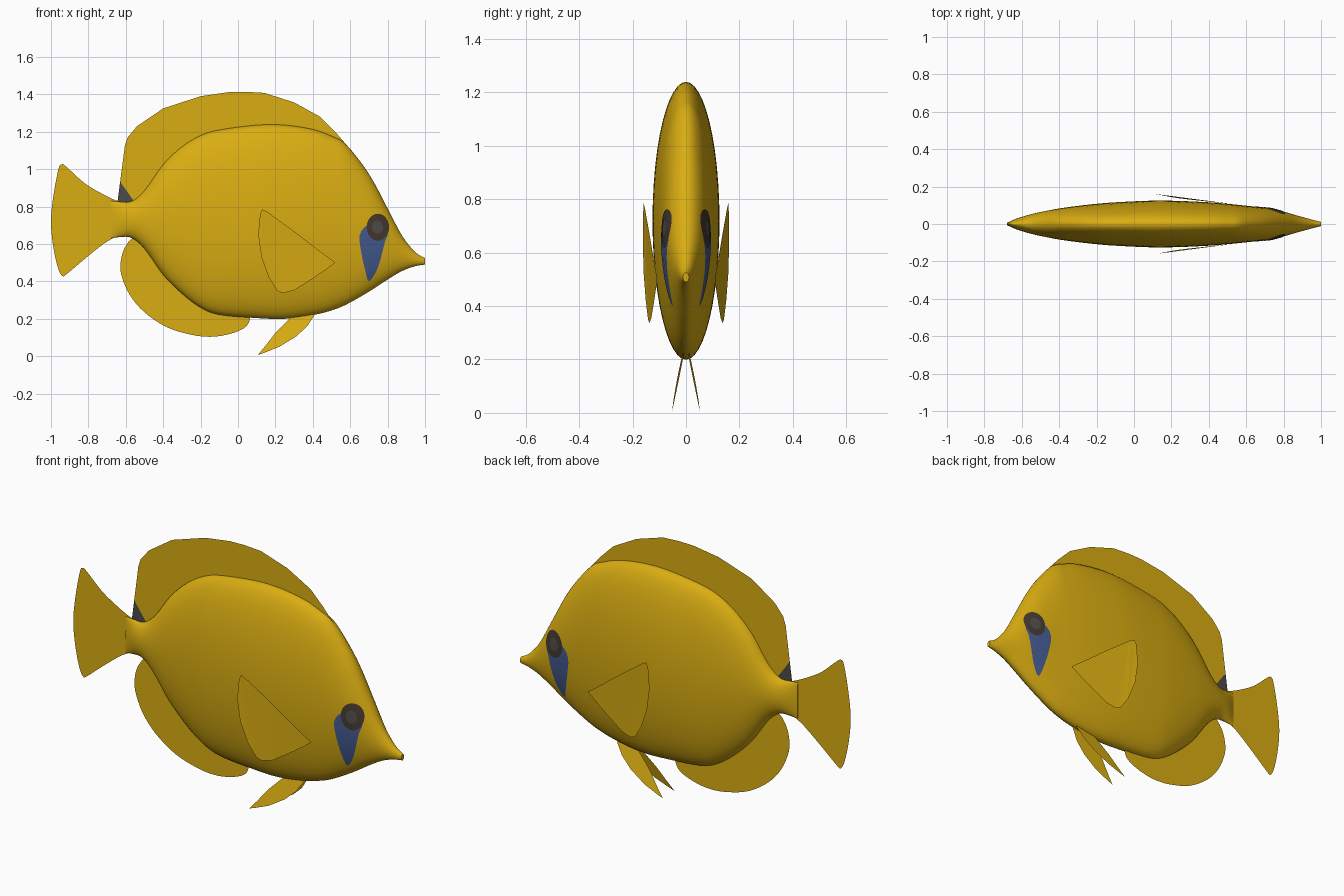
import bpy
import bmesh
from math import sin, cos, pi, sqrt
from mathutils import Vector

if "Cube" in bpy.data.objects:
    bpy.data.objects.remove(bpy.data.objects["Cube"])


def material(name, rgb):
    m = bpy.data.materials.new(name)
    m.use_nodes = True
    m.diffuse_color = (*rgb, 1)
    m.node_tree.nodes["Principled BSDF"].inputs["Base Color"].default_value = (*rgb, 1)
    return m


yellow = material("golden yellow", (0.70, 0.42, 0.006))
blue = material("slate blue", (0.058, 0.105, 0.28))
brown = material("dark brown", (0.058, 0.04, 0.028))
grey = material("charcoal grey", (0.075, 0.072, 0.068))


def finish(name, bm, *mats, smooth=True):
    mesh = bpy.data.meshes.new(name)
    bm.to_mesh(mesh)
    bm.free()
    for m in mats:
        mesh.materials.append(m)
    for p in mesh.polygons:
        p.use_smooth = smooth and len(p.vertices) < 5
    obj = bpy.data.objects.new(name, mesh)
    bpy.context.collection.objects.link(obj)
    return obj


def spline(points, steps, closed=False):
    """Smooth curve through the points."""
    n = len(points)
    pick = (lambda i: Vector(points[i % n])) if closed else \
        (lambda i: Vector(points[max(0, min(n - 1, i))]))
    out = []
    for i in range(n if closed else n - 1):
        a, b, c, d = (pick(i + k) for k in (-1, 0, 1, 2))
        for s in range(steps):
            t = s / steps
            out.append(b + (c - a) * t / 2 + (a * 2 - b * 5 + c * 4 - d) * t * t / 2
                       + (b * 3 - a - c * 3 + d) * t ** 3 / 2)
    if not closed:
        out.append(pick(n - 1))
    return out


# Body: stations of (x, bottom, top, half width)
stations = spline([Vector(p) for p in (
    (-.68, .63, .83, .006), (-.63, .637, .826, .028), (-.57, .633, .828, .047),
    (-.5, .575, .885, .064), (-.4, .435, 1.025, .083), (-.3, .335, 1.12, .097),
    (-.2, .26, 1.18, .108), (-.1, .222, 1.21, .116), (.1, .204, 1.236, .125),
    (.25, .2, 1.236, .123), (.4, .22, 1.213, .116), (.5, .245, 1.177, .108),
    (.58, .277, 1.13, .1), (.7, .345, .975, .086), (.8, .41, .79, .066),
    (.88, .457, .64, .043), (.95, .482, .555, .024), (1, .49, .525, .011))], 4)

SIDES = 48
bm = bmesh.new()
rings = []
for x, low, high, half in stations:
    rings.append([bm.verts.new((x, half * cos(a), (low + high) / 2 + (high - low) / 2 * sin(a)))
                  for a in (2 * pi * i / SIDES for i in range(SIDES))])
for r, q in zip(rings, rings[1:]):
    for i in range(SIDES):
        j = (i + 1) % SIDES
        bm.faces.new((r[i], r[j], q[j], q[i]))
bm.faces.new(rings[0])
bm.faces.new(rings[-1])
bmesh.ops.recalc_face_normals(bm, faces=bm.faces[:])
finish("body", bm, yellow)


def body_side(x, z):
    """Half width of the body at a point of its side."""
    for a, b in zip(stations, stations[1:]):
        if a[0] <= x <= b[0]:
            _, low, high, half = a.lerp(b, (x - a[0]) / (b[0] - a[0]))
            u = (z - (low + high) / 2) / ((high - low) / 2)
            return half * sqrt(max(0, 1 - u * u))
    return 0


def fin(outline, depth=lambda x, z: 0):
    """Thin sheet with the given outline in x and z."""
    b = bmesh.new()
    face = b.faces.new([b.verts.new((x, depth(x, z), z)) for x, z in outline])
    bmesh.ops.triangulate(b, faces=[face])
    return b


# Dorsal fin with a dark rear corner
bm = fin([(-.645, .82), (-.625, .95), (-.605, 1.125), (-.59, 1.17), (-.54, 1.23),
          (-.4, 1.325), (-.2, 1.39), (-.05, 1.412), (.04, 1.414), (.14, 1.408),
          (.3, 1.357), (.44, 1.28), (.52, 1.2), (.58, 1.13), (.5, 1.08),
          (0, 1.15), (-.25, 1.08), (-.42, .92), (-.55, .78)])
co, no = Vector((-.625, 0, .925)), Vector((.09, 0, .065))
bmesh.ops.bisect_plane(bm, geom=bm.verts[:] + bm.edges[:] + bm.faces[:],
                       plane_co=co, plane_no=no)
for f in bm.faces:
    f.material_index = int((f.calc_center_median() - co).dot(no) < 0)
finish("dorsal_fin", bm, yellow, grey, smooth=False)

# Anal and tail fins
anal = [(.05, .23), (.058, .18), (.02, .143), (-.06, .115), (-.15, .104), (-.25, .115),
        (-.38, .155), (-.5, .235), (-.58, .33), (-.625, .44), (-.625, .52),
        (-.6, .59), (-.55, .63), (-.45, .56), (-.3, .42), (-.1, .28)]
finish("anal_fin", fin(spline(anal, 4, True)), yellow, smooth=False)
tail = [(-.6, .8), (-.67, .84), (-.72, .865), (-.82, .925), (-.92, 1.015), (-.945, 1.025),
        (-.96, 1), (-.985, .87), (-1, .73), (-.99, .6), (-.965, .48), (-.94, .43),
        (-.915, .44), (-.82, .52), (-.72, .6), (-.67, .63), (-.6, .67)]
finish("tail_fin", fin(spline(tail, 4, True)), yellow, smooth=False)

# Paired fins and painted eye markings on both sides
pectoral = [(.52, .5), (.42, .575), (.31, .66), (.16, .77), (.13, .785), (.118, .76),
            (.108, .65), (.125, .53), (.165, .42), (.21, .35), (.24, .337),
            (.3, .352), (.4, .415), (.48, .47)]
pelvic = [(.29, .215), (.2, .125), (.15, .06), (.105, .006), (.14, .018), (.22, .05),
          (.31, .105), (.37, .16), (.41, .22), (.36, .25)]
stripe = [(.65, .645), (.66, .55), (.68, .46), (.70, .40), (.74, .455),
          (.765, .53), (.785, .61), (.8, .66), (.75, .7), (.69, .7)]


def oval(cx, cz, rx, rz):
    return [(cx + rx * cos(pi * i / 12), cz + rz * sin(pi * i / 12)) for i in range(24)]


def marking(name, outline, lift, mat, side):
    """Thin painted patch that follows the body side."""
    b = bmesh.new()
    cx = sum(p[0] for p in outline) / len(outline)
    cz = sum(p[1] for p in outline) / len(outline)

    def put(x, z):
        return b.verts.new((x, side * (body_side(x, z) + lift), z))

    loops = [[put(cx + (x - cx) * k, cz + (z - cz) * k) for x, z in outline]
             for k in (1, .75, .5, .25)]
    n = len(outline)
    for p, q in zip(loops, loops[1:]):
        for i in range(n):
            b.faces.new((p[i], p[(i + 1) % n], q[(i + 1) % n], q[i]))
    b.faces.new(loops[-1])
    bmesh.ops.recalc_face_normals(b, faces=b.faces[:])
    if sum(f.normal.y for f in b.faces) * side < 0:
        bmesh.ops.reverse_faces(b, faces=b.faces[:])
    finish(name, b, mat)


for label, side in (("near", -1), ("far", 1)):
    finish("pectoral_fin_" + label,
           fin(pectoral, lambda x, z: side * (.161 - .13 * (x - .11) - .04 * max(0, .5 - z))),
           yellow, smooth=False)
    finish("pelvic_fin_" + label,
           fin(pelvic, lambda x, z: side * (.053 - .25 * z + .05 * (x - .1))),
           yellow, smooth=False)
    marking("cheek_stripe_" + label, spline(stripe, 3, True), .002, blue, side)
    marking("eye_" + label, oval(.748, .69, .06, .072), .004, brown, side)
    marking("pupil_" + label, oval(.745, .69, .03, .035), .006, grey, side)
